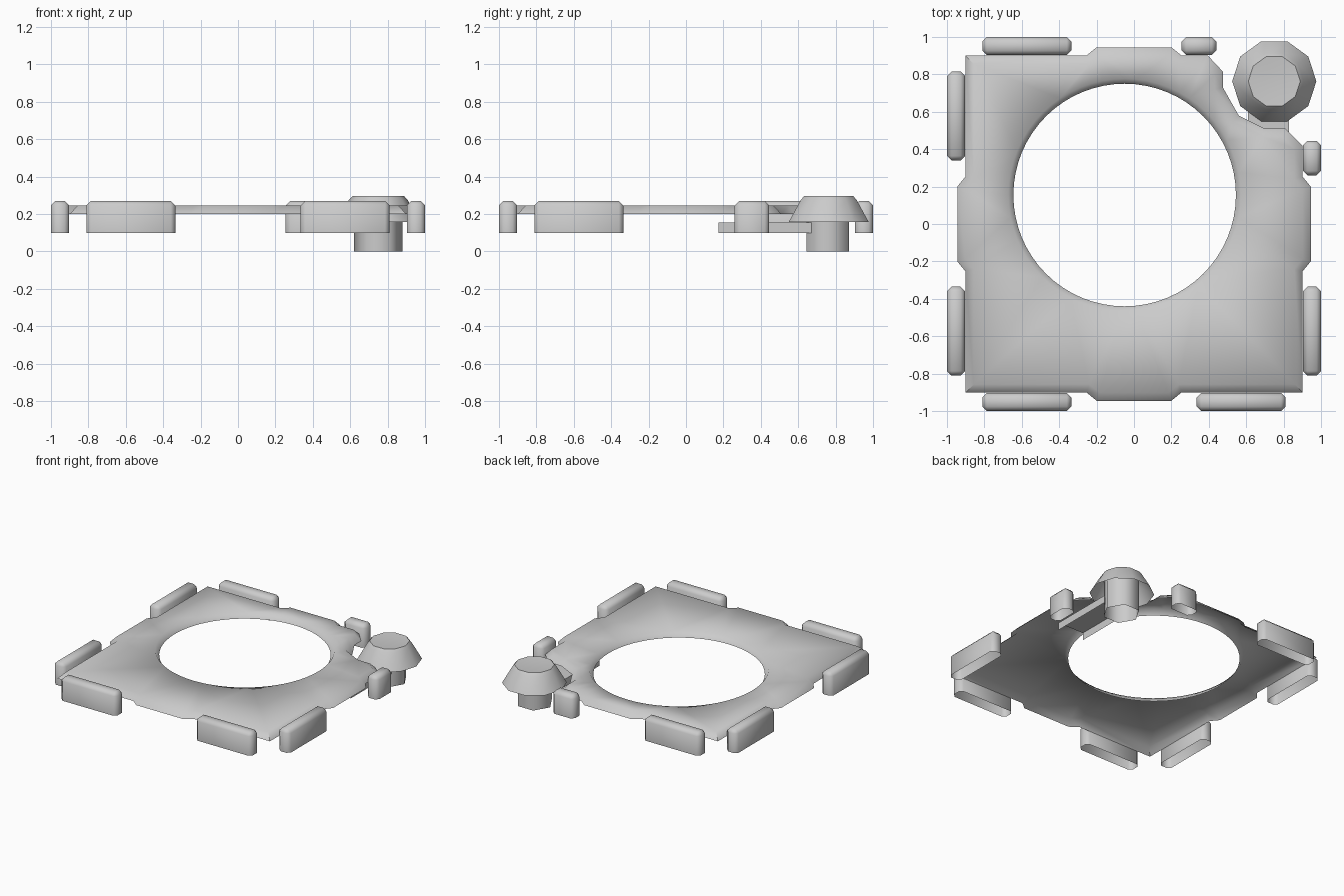
import bpy, bmesh, math
from mathutils import Vector

if "Cube" in bpy.data.objects:
    bpy.data.objects.remove(bpy.data.objects["Cube"])


def finish(bm, name, angle=50, up=False):
    bmesh.ops.recalc_face_normals(bm, faces=bm.faces[:])
    if up and sum(f.normal.z * f.calc_area() for f in bm.faces) < 0:
        bmesh.ops.reverse_faces(bm, faces=bm.faces[:])
    me = bpy.data.meshes.new(name)
    bm.to_mesh(me)
    bm.free()
    ob = bpy.data.objects.new(name, me)
    bpy.context.collection.objects.link(ob)
    bpy.ops.object.select_all(action='DESELECT')
    ob.select_set(True)
    bpy.context.view_layer.objects.active = ob
    bpy.ops.object.shade_smooth_by_angle(angle=math.radians(angle))
    return ob


def inset(pts, d):
    """Mitred inward offset of a counter-clockwise outline."""
    out = []
    for i, p in enumerate(pts):
        p = Vector(p)
        a = (p - Vector(pts[i - 1])).normalized()
        b = (Vector(pts[(i + 1) % len(pts)]) - p).normalized()
        na, nb = Vector((-a.y, a.x)), Vector((-b.y, b.x))
        out.append(p + (na + nb) * d / (1 + na.dot(nb)))
    return out


def loop(bm, pts, z):
    vs = [bm.verts.new((p[0], p[1], z)) for p in pts]
    es = [bm.edges.new((vs[i - 1], vs[i])) for i in range(len(vs))]
    return vs, es


def bridge(bm, a, b):
    for i in range(len(a)):
        bm.faces.new((a[i - 1], a[i], b[i], b[i - 1]))


def box(name, x0, x1, y0, y1, z0, z1, bevel=0, open_ends=False):
    """Open-bottomed box with optional chamfers, or without its y ends."""
    bm = bmesh.new()
    bmesh.ops.create_cube(bm, size=1)
    for v in bm.verts:
        v.co = ((x0 + x1) / 2 + v.co.x * (x1 - x0),
                (y0 + y1) / 2 + v.co.y * (y1 - y0), z1 if v.co.z > 0 else z0)
    if bevel:
        es = [e for e in bm.edges if max(v.co.z for v in e.verts) > z0 + .01]
        bmesh.ops.bevel(bm, geom=es, offset=bevel, segments=1, affect='EDGES')
    bm.normal_update()
    gone = [f for f in bm.faces if all(v.co.z < z0 + 1e-4 for v in f.verts)
            or (open_ends and abs(f.normal.y) > .9)]
    bmesh.ops.delete(bm, geom=gone, context='FACES')
    return finish(bm, name, up=True)


def lathe(name, profile, sides, cx, cy, angle):
    """Open-bottomed turned part closed by a flat face at the last ring."""
    bm = bmesh.new()
    prev = None
    for r, z in profile:
        ring = [(cx + r * math.cos(math.tau * i / sides),
                 cy + r * math.sin(math.tau * i / sides)) for i in range(sides)]
        vs, _ = loop(bm, ring, z)
        if prev:
            bridge(bm, prev, vs)
        prev = vs
    bm.faces.new(prev)
    return finish(bm, name, angle, up=True)


# Plate: thin sheet with side tabs, corner notch, turned-down rim and opening
outline = [(-.9, -.9), (-.255, -.9), (-.2, -.945), (.2, -.945), (.255, -.9),
           (.9, -.9), (.9, -.255), (.945, -.2), (.945, .2), (.9, .255),
           (.9, .42), (.81, .51), (.70, .51), (.56, .58), (.475, .73),
           (.475, .815), (.395, .9), (.255, .9), (.2, .945), (-.2, .945),
           (-.255, .9), (-.9, .9), (-.9, .255), (-.945, .2), (-.945, -.2),
           (-.9, -.255)]


def circle(r, n=64):
    return [(-.05 + r * math.cos(math.tau * i / n),
             .155 + r * math.sin(math.tau * i / n)) for i in range(n)]


bm = bmesh.new()
low, _ = loop(bm, outline, .2)
top, top_e = loop(bm, inset(outline, .043), .245)
hole_low, _ = loop(bm, circle(.595), .205)
hole_top, hole_e = loop(bm, circle(.622), .245)
bmesh.ops.triangle_fill(bm, use_beauty=True, use_dissolve=False,
                        edges=top_e + hole_e)
bridge(bm, low, top)
bridge(bm, hole_low, hole_top)
finish(bm, "plate", 60, up=True)

# Bumper blocks around the rim: side, start, end
blocks = [("front", -.81, -.335), ("front", .335, .81),
          ("back", -.81, -.335), ("back", .255, .44),
          ("left", -.81, -.335), ("left", .34, .815),
          ("right", -.81, -.335), ("right", .26, .445)]
for side, a, b in blocks:
    s = 1 if side in ("back", "right") else -1
    n0, n1 = sorted((s * .903, s))
    rect = (a, b, n0, n1) if side in ("front", "back") else (n0, n1, a, b)
    box(side + "_bumper", *rect, .098, .27, .024)

# Corner knob: channel arm under the plate, hexagonal stem, ten-sided cap
box("knob_arm", .61, .83, .175, .68, .098, .155, open_ends=True)
lathe("knob_stem", [(.13, 0), (.13, .28)], 6, .75, .758, 65)
lathe("knob_cap", [(.225, .157), (.157, .275), (.139, .295), (.07, .29)],
      10, .75, .763, 40)
